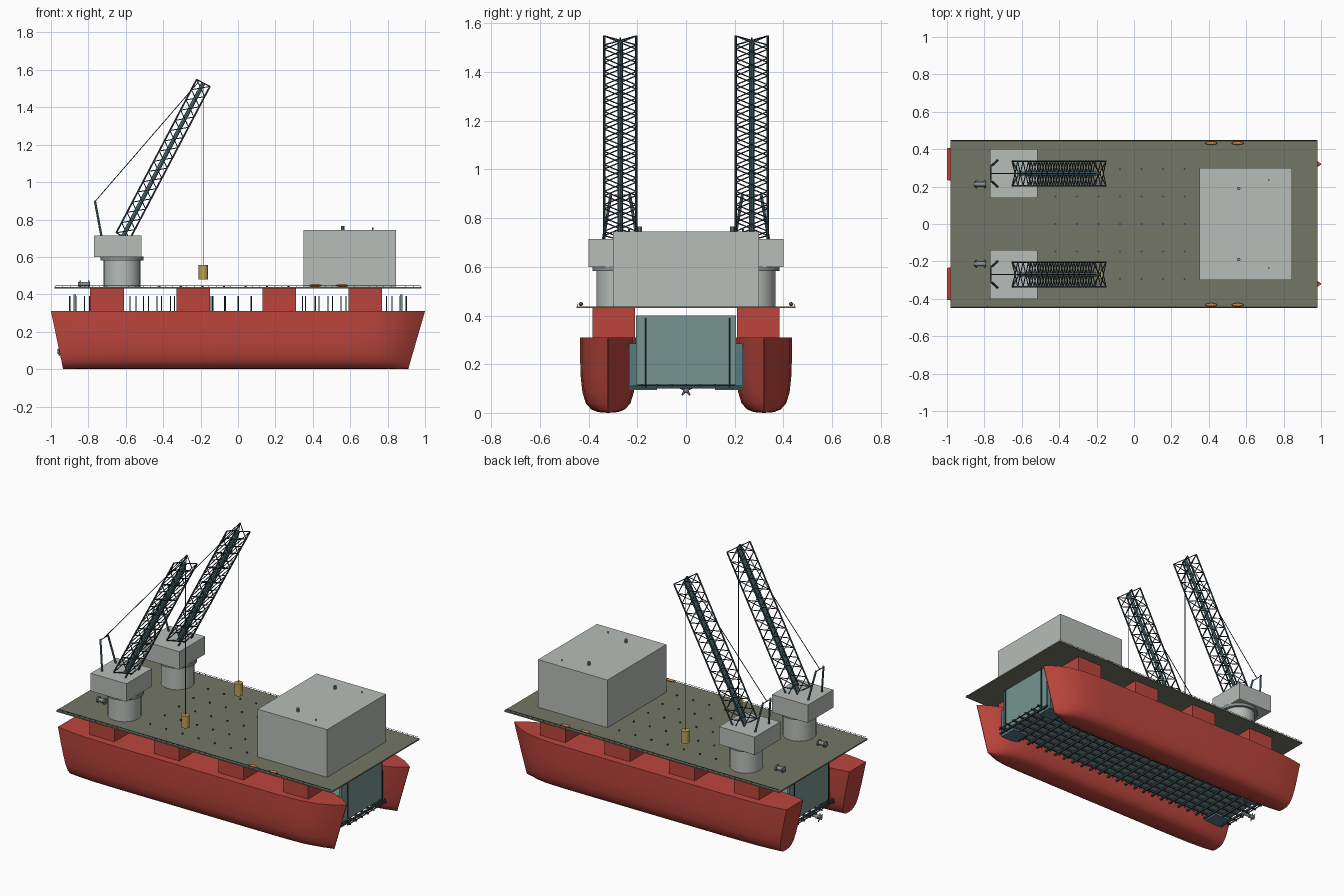
import bpy, bmesh, math
from mathutils import Vector, Matrix

if "Cube" in bpy.data.objects:
    bpy.data.objects.remove(bpy.data.objects["Cube"])


def mat(name, rgb):
    m = bpy.data.materials.new(name)
    m.diffuse_color = (*rgb, 1)
    m.use_nodes = True
    m.node_tree.nodes["Principled BSDF"].inputs["Base Color"].default_value = m.diffuse_color
    return m


RED = mat("hull_red", (.50, .06, .045))
OLIVE = mat("deck_olive", (.17, .18, .13))
GREY = mat("house_grey", (.48, .51, .48))
TEAL = mat("panel_teal", (.18, .30, .28))
BLUE = mat("frame_teal", (.09, .20, .24))
DARK = mat("steel_dark", (.04, .065, .08))
STEEL = mat("winch_grey", (.25, .28, .29))
GOLD = mat("block_gold", (.50, .36, .09))
ORANGE = mat("boat_orange", (.60, .20, .05))


def finish(name, bm, m, smooth=False):
    bmesh.ops.recalc_face_normals(bm, faces=bm.faces)
    me = bpy.data.meshes.new(name)
    bm.to_mesh(me)
    bm.free()
    ob = bpy.data.objects.new(name, me)
    bpy.context.collection.objects.link(ob)
    me.materials.append(m)
    if smooth:
        bpy.ops.object.select_all(action='DESELECT')
        ob.select_set(True)
        bpy.context.view_layer.objects.active = ob
        bpy.ops.object.shade_smooth_by_angle(angle=math.radians(35))
    return ob


def add_box(bm, x0, x1, y0, y1, z0, z1):
    M = Matrix.Translation(((x0 + x1) / 2, (y0 + y1) / 2, (z0 + z1) / 2))
    bmesh.ops.create_cube(bm, size=1, matrix=M @ Matrix.Diagonal((x1 - x0, y1 - y0, z1 - z0, 1)))


def add_rod(bm, a, b, r, n=5, r2=None):
    a, b = Vector(a), Vector(b)
    q = (b - a).to_track_quat('Z', 'Y').to_matrix().to_4x4()
    bmesh.ops.create_cone(bm, cap_ends=True, segments=n, radius1=r, radius2=r if r2 is None else r2,
                          depth=(b - a).length, matrix=Matrix.Translation((a + b) / 2) @ q)


def boxes(name, m, *dims):
    bm = bmesh.new()
    for d in dims:
        add_box(bm, *d)
    return finish(name, bm, m)


def rods(name, m, items, n=5, smooth=False):
    bm = bmesh.new()
    for a, b, r in items:
        add_rod(bm, a, b, r, n)
    return finish(name, bm, m, smooth)


# Hull: lofted U sections, raked transom stern, pointed bow
HALF = [(1, .31), (1, .22), (.98, .15), (.92, .085), (.8, .04), (.6, .014), (.35, .003), (0, 0)]
SECTION = HALF + [(-y, z) for y, z in HALF[-2::-1]]
STATIONS = [(-1, .74, .065), (-.92, .86, .055), (-.8, .96, .03), (-.6, 1, 0), (.6, 1, 0),
            (.75, .93, -.02), (.85, .75, -.05), (.93, .45, -.075), (1, .02, -.09)]


def hull(name, yc):
    bm = bmesh.new()
    rings = [[bm.verts.new((x + rake * (1 - z / .31), yc + .115 * w * y, z)) for y, z in SECTION]
             for x, w, rake in STATIONS]
    for r, s in zip(rings, rings[1:]):
        for i in range(len(SECTION)):
            j = (i + 1) % len(SECTION)
            bm.faces.new((r[i], r[j], s[j], s[i]))
    bm.faces.new(rings[0])
    bm.faces.new(rings[-1])
    finish(name, bm, RED, True)


SIDES = (("port", 1), ("starboard", -1))
for side, s in SIDES:
    hull(side + "_hull", .32 * s)
    ya, yb = sorted((.21 * s, .385 * s))
    boxes(side + "_columns", RED, *[(x - .09, x + .09, ya, yb, .285, .432) for x in (-.7, -.24, .22, .68)])

# Main deck with studs and a low edge rail
boxes("deck", OLIVE, (-.98, .98, -.45, .45, .43, .438))
rods("deck_studs", DARK, [((-.42 + .115 * i, .147 * j, .437), (-.42 + .115 * i, .147 * j, .445), .005)
                          for i in range(7) for j in range(-2, 3)], 6)
rail = []
for s in (-1, 1):
    rail.append(((-.975, .446 * s, .447), (.975, .446 * s, .447), .0012))
    rail += [((-.975 + .039 * i, .446 * s, .437), (-.975 + .039 * i, .446 * s, .447), .0012) for i in range(51)]
rods("deck_rail", DARK, rail, 4)

# Deckhouse and roof fittings
boxes("deckhouse", GREY, (.35, .845, -.3, .3, .437, .745))
fit = []
for s in (-1, 1):
    fit += [((.56, .19 * s, .745), (.56, .19 * s, .766), .009), ((.72, .235 * s, .745), (.72, .235 * s, .756), .004)]
rods("roof_fittings", STEEL, fit, 10)

# Moonpool between the hulls: floor, end panels, corner pontoons
boxes("moonpool_floor", TEAL, (-.87, .87, -.18, .18, .118, .124))
boxes("moonpool_end_panels", TEAL, (.865, .88, -.205, .205, .115, .40), (-.88, -.865, -.205, .205, .115, .40))
boxes("corner_pontoons", BLUE, *[d for sx in (-1, 1) for sy in (-1, 1) for d in (
    (*sorted((.76 * sx, .87 * sx)), *sorted((.12 * sy, .235 * sy)), .095, .112),
    (*sorted((.80 * sx, .87 * sx)), *sorted((.2 * sy, .235 * sy)), .095, .285))])

# Beam grid under the floor, side stanchions, end frames
grid = [(-.89 + .0712 * i - .005, -.89 + .0712 * i + .005, -.228, .228, .1, .112) for i in range(26)]
grid += [(-.93, .93, y - .004, y + .004, .108, .119) for y in [-.18 + .06 * i for i in range(7)]]
boxes("floor_beams", DARK, *grid)
posts = []
for i in range(25):
    posts.append(((-.866 + .0722 * i, -.2, .11), (-.866 + .0722 * i, -.2, .39), .003))
    posts.append(((-.82 + .0685 * i, .2, .11), (-.82 + .0685 * i, .2, .39), .003))
for sx in (-1, 1):
    for y in (-.165, .18):
        posts.append(((.9 * sx, y, .105), (.9 * sx, y, .39), .004))
    posts.append(((.92 * sx, -.2, .113), (.92 * sx, .2, .113), .004))
rods("cage_posts", DARK, posts)

# Stern propeller
bm = bmesh.new()
add_rod(bm, (-.87, 0, .095), (-.96, 0, .095), .009, 12)
add_rod(bm, (-.93, 0, .095), (-.965, 0, .095), .013, 12)
for k in range(5):
    a = math.tau * k / 5 + math.pi / 2
    add_rod(bm, (-.955, 0, .095), (-.955, .028 * math.cos(a), .095 + .028 * math.sin(a)), .008, 4, .003)
finish("propeller", bm, STEEL)


def crane(side, yc):
    # Pedestal, slew ring and machinery house
    rods(side + "_crane_pedestal", GREY, [((-.62, yc, .437), (-.62, yc, .59), .098)], 32, True)
    rods(side + "_slew_ring", STEEL, [((-.62, yc, .582), (-.62, yc, .603), .115)], 32, True)
    boxes(side + "_crane_house", GREY, (-.77, -.515, yc - .13, yc + .13, .60, .715))
    # Lattice boom
    base, tip = Vector((-.615, yc, .71)), Vector((-.185, yc, 1.53))
    d = (tip - base).normalized()
    up, across = Vector((-d.z, 0, d.x)) * .04, Vector((0, .066, 0))
    corners = [up + across, up - across, -up - across, -up + across]
    bays = 15
    at = lambda i, c: base.lerp(tip, i / bays) + corners[c % 4]
    lattice = [(at(0, c), at(bays, c), .005) for c in range(4)]
    for i in range(bays + 1):
        for c in range(4):
            if i in (0, bays):
                lattice.append((at(i, c), base.lerp(tip, i / bays), .003))
            if i < bays:
                k = i % 2
                lattice.append((at(i + k, c), at(i + 1 - k, c + 1), .0028))
                if c in (0, 2):
                    lattice.append((at(i + 1 - k, c), at(i + k, c + 1), .0028))
    rods(side + "_boom_lattice", DARK, lattice)
    rods(side + "_boom_spine", BLUE, [(base, tip, .011)], 8)
    # A-frame, pendant and hoist line
    rods(side + "_a_frame", BLUE, [((-.73, yc + .07 * s, .71), (-.765, yc + .038 * s, .9), .006)
                                   for s in (-1, 1)], 8)
    rods(side + "_crane_lines", DARK, [((-.765, yc, .895), tip + up * .6, .0025),
                                       ((-.765, yc - .038, .895), (-.765, yc + .038, .895), .003),
                                       (tip, (-.185, yc, .55), .0018)])
    rods(side + "_hook_block", GOLD, [((-.185, yc, .478), (-.185, yc, .556), .025)], 16, True)


for side, s in SIDES:
    crane(side, .27 * s)
    # Deck winch and lifeboats
    y = .213 * s
    rods(side + "_winch", STEEL, [((-.855, y, .455), (-.79, y, .455), .012), ((-.848, y, .455), (-.84, y, .455), .02),
                                  ((-.803, y, .455), (-.795, y, .455), .02)], 14, True)
    bm = bmesh.new()
    for x in (.413, .555):
        bmesh.ops.create_uvsphere(bm, u_segments=12, v_segments=8, radius=1, matrix=Matrix.Translation(
            (x, .432 * s, .447)) @ Matrix.Diagonal((.034, .009, .008, 1)))
    finish(side + "_lifeboats", bm, ORANGE, True)
